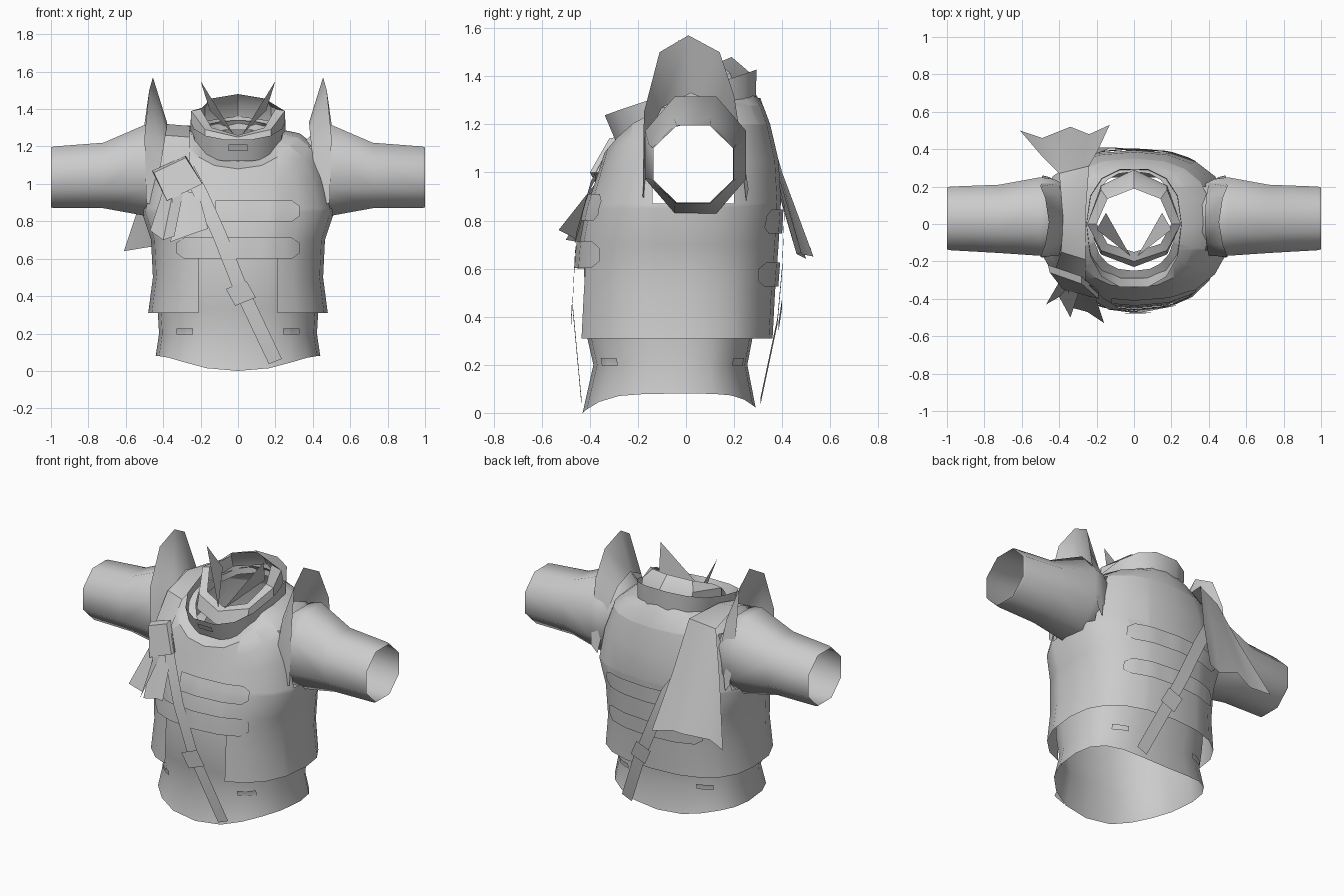
import bpy, bmesh, math
from mathutils import Vector
from mathutils.bvhtree import BVHTree

cube = bpy.data.objects.get("Cube")
if cube:
    bpy.data.objects.remove(cube)

cloth = bpy.data.materials.new("plain_grey_cloth")
cloth.use_nodes = True
GREY = (0.6, 0.6, 0.6, 1)
cloth.diffuse_color = GREY
cloth.node_tree.nodes["Principled BSDF"].inputs["Base Color"].default_value = GREY


def finish(name, bm, angle=35):
    mesh = bpy.data.meshes.new(name)
    bm.to_mesh(mesh)
    bm.free()
    mesh.materials.append(cloth)
    ob = bpy.data.objects.new(name, mesh)
    bpy.context.collection.objects.link(ob)
    bpy.ops.object.select_all(action="DESELECT")
    ob.select_set(True)
    bpy.context.view_layer.objects.active = ob
    bpy.ops.object.shade_smooth_by_angle(angle=math.radians(angle))


def loft(rows, closed=True):
    """Bridge rows of equally many points with quads."""
    bm = bmesh.new()
    grid = [[bm.verts.new(p) for p in row] for row in rows]
    n = len(rows[0])
    for a, b in zip(grid, grid[1:]):
        for i in range(n if closed else n - 1):
            j = (i + 1) % n
            bm.faces.new((a[i], a[j], b[j], b[i]))
    return bm


def ring(rx, yf, yb, zf, zs, zb, n=20, power=2, square=0.82):
    """Body ring: half width, front and back depth, front, side and back height."""
    pts = []
    for i in range(n):
        a = math.tau * i / n
        c, s = math.cos(a), math.sin(a)
        x = math.copysign(abs(c) ** square, c) * rx
        depth, height = (yb, zb) if s > 0 else (yf, zf)
        pts.append((x, depth * abs(s) ** square, zs + (height - zs) * abs(s) ** power))
    return pts


def mirror_x(pts, side):
    return [(side * x, y, z) for x, y, z in pts]


def between(a, b, n):
    return [Vector(a).lerp(Vector(b), i / (n - 1)) for i in range(n)]


# Vest with armholes and an open lower front
vest = loft([
    ring(.48, -.465, .36, .31, .31, .31),
    ring(.455, -.46, .37, .5, .5, .5),
    ring(.465, -.445, .385, .7, .7, .7),
    ring(.515, -.415, .395, .85, .85, .88),
    ring(.475, -.375, .385, .97, 1.05, 1.05),
    ring(.42, -.355, .35, 1.03, 1.2, 1.2),
    ring(.33, -.34, .32, 1.08, 1.27, 1.28),
    ring(.22, -.25, .28, 1.12, 1.29, 1.34)])
cuts = [((s * .21, 0, 0), (1, 0, 0)) for s in (-1, 1)]
cuts += [((0, y, 0), (0, 1, 0)) for y in (-.14, .2)]
cuts += [((0, 0, z), (0, 0, 1)) for z in (.6, .87, 1.2)]
for co, no in cuts:
    bmesh.ops.bisect_plane(vest, geom=vest.verts[:] + vest.edges[:] + vest.faces[:],
                           plane_co=co, plane_no=no)
gone = []
for f in vest.faces:
    c = f.calc_center_median()
    opening = c.y < 0 and abs(c.x) < .21 and c.z < .6
    armhole = abs(c.x) > .36 and .87 < c.z < 1.2 and -.14 < c.y < .2
    if opening or armhole:
        gone.append(f)
bmesh.ops.delete(vest, geom=gone, context="FACES")

# Shirt under the vest with a pointed hem
shirt = loft([
    ring(.44, -.43, .29, 0, .08, .02, power=4),
    ring(.422, -.385, .255, .2, .2, .2),
    ring(.43, -.415, .28, .33, .33, .33),
    ring(.43, -.425, .32, .62, .62, .62),
    ring(.44, -.39, .34, .82, .82, .82)])
trees = [BVHTree.FromBMesh(vest), BVHTree.FromBMesh(shirt)]
finish("vest", vest)
finish("shirt", shirt)


def on_body(x, z, side):
    """Point lying just outside the clothes; side is -1 front, 1 back."""
    ys = []
    for tree in trees:
        hit = tree.ray_cast(Vector((x, side * 2, z)), Vector((0, -side, 0)))[0]
        if hit:
            ys.append(hit.y)
    return (x, max(ys, key=lambda v: v * side) + side * .012, z)


def tab(name, x0, x1, z, half, side, tip0=0, tip1=0):
    """Horizontal plate following the body, with optional tapered ends."""
    xs = [x0] + [x0 + .04 + (x1 - x0 - .08) * i / 14 for i in range(15)] + [x1]
    hs = [half * (1 - tip0)] + [half] * 15 + [half * (1 - tip1)]
    rows = [[on_body(x, z + h * t, side) for t in (-1, -.3, .3, 1)] for x, h in zip(xs, hs)]
    finish(name, loft(rows, closed=False))


# Fastening tabs, front and back
tab("front_upper_tab", -.12, .33, .855, .055, -1, 0, .5)
tab("front_lower_tab", -.33, .33, .657, .055, -1, .5, .5)
tab("back_upper_tab", -.33, .33, .795, .05, 1, .5, .5)
tab("back_lower_tab", -.33, .33, .575, .05, 1, .5, .5)
for s, hand in ((1, "left"), (-1, "right")):
    for d, word in ((-1, "front"), (1, "back")):
        ends = sorted((s * .24, s * .33))
        tab(f"{hand}_{word}_belt_loop", *ends, .212, .016, d)


# Diagonal strap with buckles
def strap(name, path, half):
    rows = [[(x - half, y, z - half * .4), (x + half, y, z + half * .4)] for x, y, z in path]
    finish(name, loft(rows, closed=False))


strap("front_strap", [(-.27, -.325, 1.08), (-.2, -.395, .95), (-.1, -.458, .73),
                      (.01, -.472, .45), (.2, -.435, .05)], .035)
strap("front_buckle", [(-.01, -.479, .46), (.04, -.474, .37)], .055)
strap("back_strap", [(-.3, .35, 1.08), (-.15, .41, .85), (-.04, .4, .6),
                     (.06, .38, .38), (.2, .31, .05)], .035)
strap("back_buckle", [(.02, .4, .46), (.07, .385, .36)], .05)


# Sleeves and flared shoulder fins
def sleeve_ring(x, y0, y1, z0, z1, n=8):
    cy, cz = (y0 + y1) / 2, (z0 + z1) / 2
    k = 1 / math.cos(math.pi / n)
    return [(x, cy + k * (y1 - y0) / 2 * math.cos(math.tau * (i + .5) / n),
             cz + k * (z1 - z0) / 2 * math.sin(math.tau * (i + .5) / n)) for i in range(n)]


sleeve = [sleeve_ring(.36, -.145, .205, .865, 1.23), sleeve_ring(.43, -.17, .24, .84, 1.3),
          sleeve_ring(.5, -.17, .25, .83, 1.315), sleeve_ring(.72, -.155, .21, .87, 1.22),
          sleeve_ring(.985, -.14, .2, .87, 1.2), sleeve_ring(1, -.135, .195, .875, 1.195)]
fin_base = [(.45, -.17, .88), (.4, -.17, 1.13), (.385, -.1, 1.27), (.38, .02, 1.33),
            (.385, .14, 1.28), (.4, .22, 1.15), (.45, .25, .88)]
fin_rim = [(.49, -.18, .9), (.5, -.175, 1.25), (.475, -.11, 1.5), (.455, .01, 1.57),
           (.475, .14, 1.5), (.5, .2, 1.32), (.49, .26, .93)]
for s, word in ((1, "left"), (-1, "right")):
    finish(word + "_sleeve", loft([mirror_x(r, s) for r in sleeve]), 60)
    finish(word + "_shoulder_fin", loft([mirror_x(r, s) for r in (fin_base, fin_rim)], closed=False), 50)

# Collar band, inner neck and upturned collar points
finish("collar_band", loft([
    ring(.25, -.295, .295, 1.12, 1.2, 1.29, 14, 1),
    ring(.255, -.345, .3, 1.235, 1.34, 1.43, 14, 1)]))
finish("inner_neck", loft([
    ring(.25, -.23, .29, 1.18, 1.27, 1.36, 8, 1, 1),
    ring(.25, -.2, .26, 1.25, 1.39, 1.42, 8, 1, 1),
    ring(.2, -.15, .19, 1.26, 1.4, 1.48, 8, 1, 1)]))
for s, word in ((1, "left"), (-1, "right")):
    bm = bmesh.new()
    point = mirror_x([(.2, -.03, 1.55), (.15, .06, 1.39), (.02, -.17, 1.26)], s)
    bm.faces.new([bm.verts.new(p) for p in point])
    finish(word + "_collar_point", bm)
finish("collar_clasp", loft([[(-.05, -.322, 1.175), (.05, -.322, 1.175)],
                             [(-.05, -.338, 1.21), (.05, -.338, 1.21)]], closed=False))

# Cape over the right shoulder, widening down the back
cape = [between((-.42, -.24, 1.07), (-.26, -.32, 1.1), 5),
        between((-.39, -.15, 1.26), (-.26, -.19, 1.25), 5),
        between((-.38, .04, 1.32), (-.26, .04, 1.31), 5),
        between((-.4, .27, 1.27), (-.24, .31, 1.31), 5),
        between((-.49, .36, 1.0), (-.19, .4, 1.0), 5),
        [(-.61, .5, .64), (-.49, .46, .66), (-.34, .52, .68), (-.24, .48, .66), (-.13, .53, .65)]]
finish("cape", loft(cape, closed=False))

# Knot on the chest, a flat folded block, and its two spreading tails
knot = loft([[(-.46, -.22, 1.07), (-.28, -.28, 1.15), (-.28, -.32, 1.14), (-.45, -.26, 1.06)],
             [(-.38, -.31, .91), (-.19, -.36, 1.0), (-.19, -.4, 1.0), (-.38, -.35, .91)]])
bmesh.ops.holes_fill(knot, edges=knot.edges[:])
finish("knot", knot)
for name, top, low in (
        ("outer_tail", [(-.4, -.31, .97), (-.29, -.35, .97)],
         [(-.47, -.43, .75), (-.4, -.39, .7), (-.34, -.5, .72)]),
        ("inner_tail", [(-.35, -.34, .97), (-.21, -.38, .95)],
         [(-.36, -.44, .69), (-.25, -.47, .73), (-.16, -.53, .76)])):
    finish(name, loft([between(*top, 3), low], closed=False))
